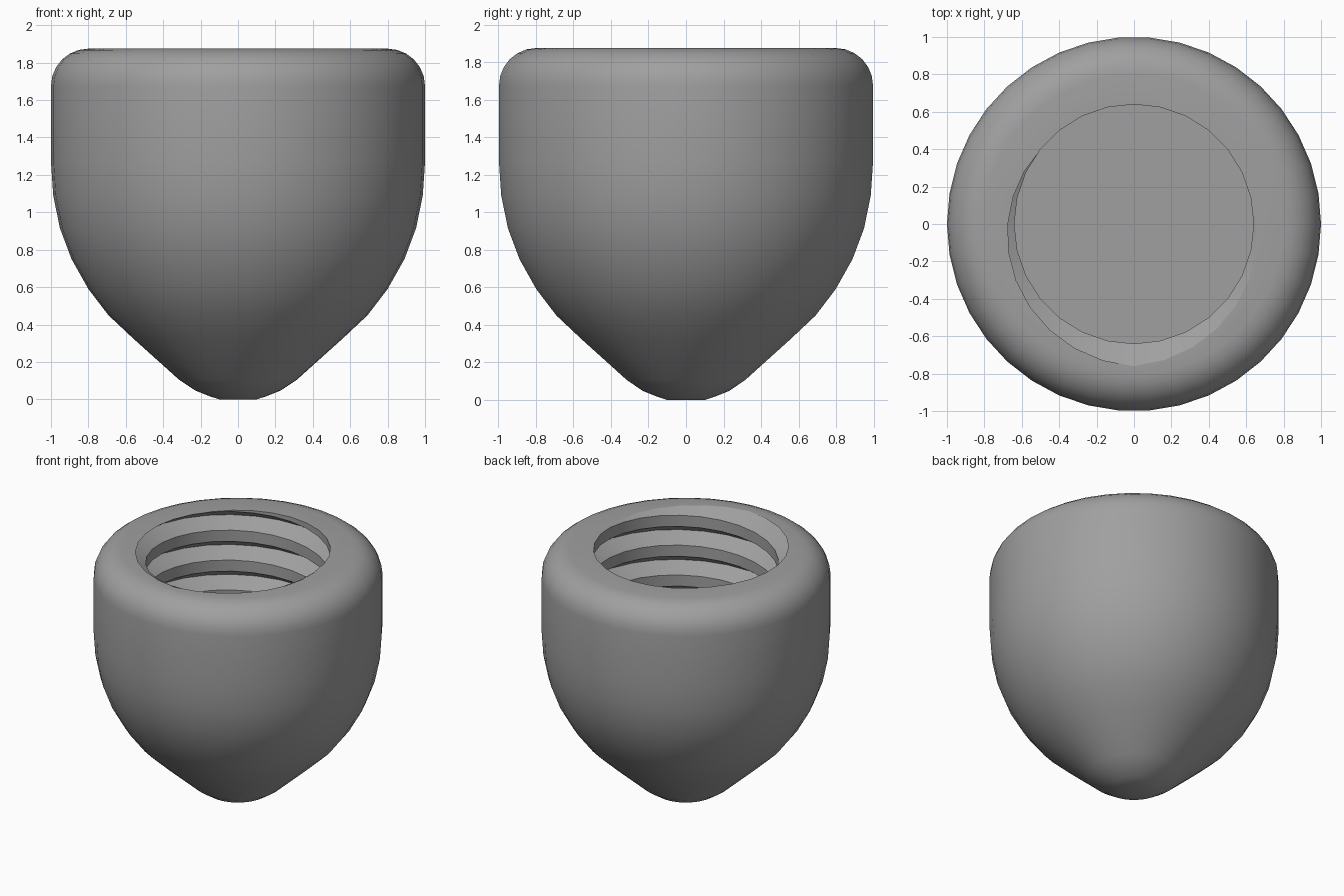
import bpy, bmesh, math

if "Cube" in bpy.data.objects:
    bpy.data.objects.remove(bpy.data.objects["Cube"])

TOP, FLOOR = 1.875, 0.85
SIDES = 38
BORE, GROOVE = 0.64, 0.76      # thread crest and root radii
PITCH, STEPS = 0.228, 28       # thread rise per turn, segments per turn


def make_object(name, bm):
    bmesh.ops.recalc_face_normals(bm, faces=bm.faces)
    mesh = bpy.data.meshes.new(name)
    bm.to_mesh(mesh)
    bm.free()
    ob = bpy.data.objects.new(name, mesh)
    bpy.context.collection.objects.link(ob)
    return ob


grey = bpy.data.materials.new("grey")
grey.diffuse_color = (0.35, 0.35, 0.35, 1)
grey.use_nodes = True
grey.node_tree.nodes["Principled BSDF"].inputs["Base Color"].default_value = grey.diffuse_color

# Rounded nose, straight wall and filleted rim, as a revolved profile
profile = [(0.10, 0.0), (0.15, 0.016), (0.23, 0.048), (0.315, 0.105), (0.56, 0.325),
           (0.693, 0.45), (0.80, 0.59), (0.89, 0.75), (0.952, 0.915),
           (0.988, 1.09), (1.0, 1.27)]
for i in range(7):
    a = math.radians(15 * i)
    profile.append((0.8 + 0.2 * math.cos(a), TOP - 0.2 + 0.2 * math.sin(a)))

bm = bmesh.new()
rings = []
for r, z in profile:
    rings.append([bm.verts.new((r * math.cos(k * math.tau / SIDES),
                                r * math.sin(k * math.tau / SIDES), z))
                  for k in range(SIDES)])
for lo, hi in zip(rings, rings[1:]):
    for k in range(SIDES):
        n = (k + 1) % SIDES
        bm.faces.new((lo[k], lo[n], hi[n], hi[k]))
bm.faces.new(rings[0])
bm.faces.new(rings[-1])
cap = make_object("threaded_cap", bm)
cap.data.materials.append(grey)

# Threaded plug: a helical strip of crest, lower flank and upper flank
bm = bmesh.new()
section = [(BORE, -0.063), (GROOVE, 0.0), (BORE, 0.08), (BORE, PITCH - 0.063)]
columns = []
for k in range(STEPS * 9 + 1):
    a = k * math.tau / STEPS
    z0 = TOP + PITCH * (k / STEPS - 6.75)
    columns.append([bm.verts.new((r * math.cos(a), r * math.sin(a), z0 + dz))
                    for r, dz in section])
for c, d in zip(columns, columns[1:]):
    for j in range(3):
        bm.faces.new((c[j], d[j], d[j + 1], c[j + 1]))
bmesh.ops.remove_doubles(bm, verts=bm.verts, dist=0.0005)

# Trim the plug flat at the bore floor and just above the rim
for z, direction in ((FLOOR, -1), (TOP + 0.03, 1)):
    cut = bmesh.ops.bisect_plane(bm, geom=bm.verts[:] + bm.edges[:] + bm.faces[:],
                                 plane_co=(0, 0, z), plane_no=(0, 0, direction),
                                 clear_outer=True)
    bmesh.ops.remove_doubles(bm, verts=bm.verts, dist=0.0002)
    edges = [e for e in bm.edges if e.is_boundary
             and all(abs(v.co.z - z) < 0.001 for v in e.verts)]
    bmesh.ops.triangle_fill(bm, edges=edges, use_beauty=True)
plug = make_object("bore_cutter", bm)
plug.data.materials.append(grey)
plug.hide_render = True

# Cut the threaded bore
bpy.context.view_layer.objects.active = cap
cap.select_set(True)
mod = cap.modifiers.new("bore", 'BOOLEAN')
mod.operation = 'DIFFERENCE'
mod.solver = 'EXACT'
mod.object = plug
bpy.ops.object.modifier_apply(modifier=mod.name)
bpy.data.objects.remove(plug)
bpy.ops.object.shade_smooth_by_angle(angle=math.radians(27))
